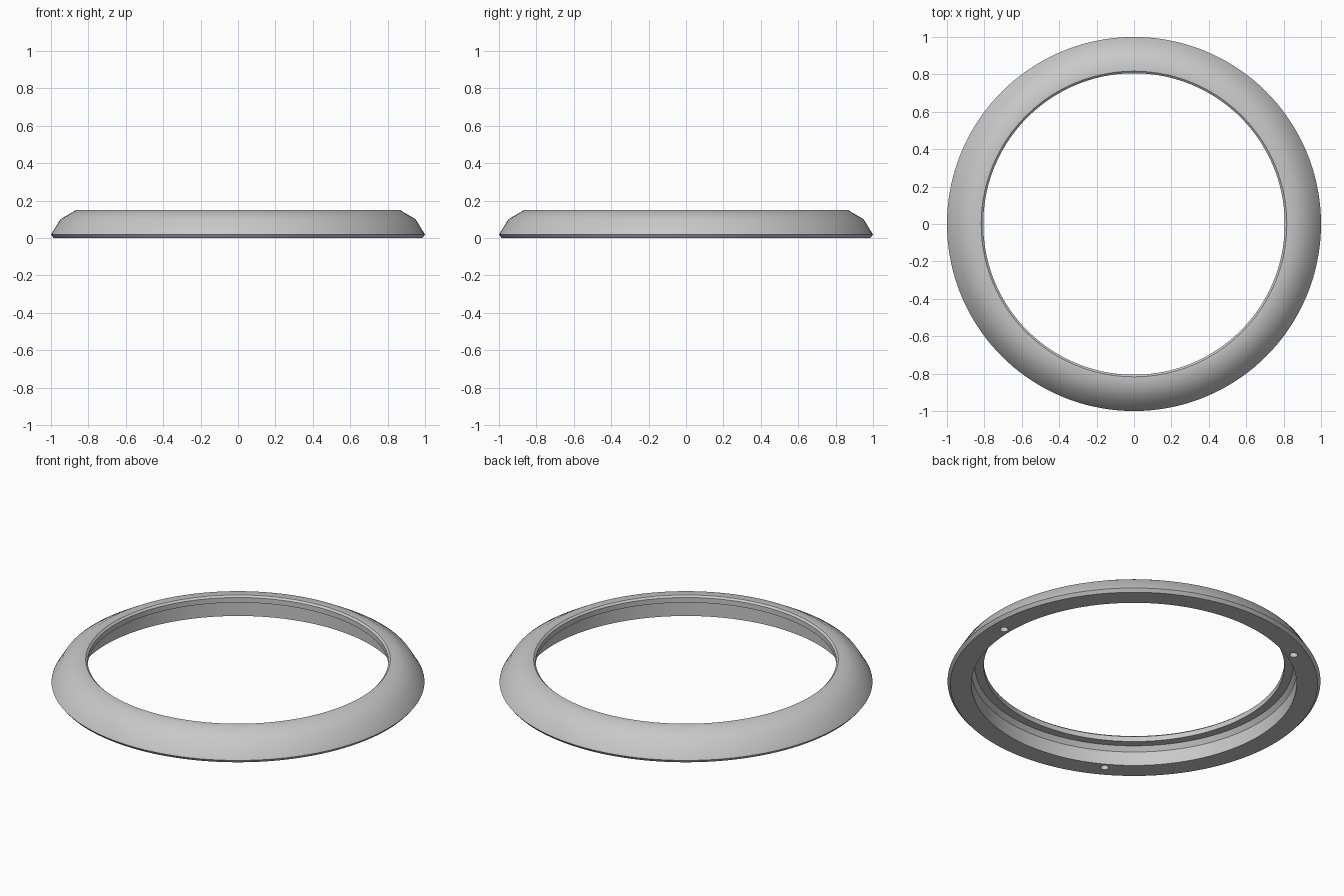
import bpy
import bmesh
from math import cos, sin, radians

default = bpy.data.objects.get("Cube")
if default:
    bpy.data.objects.remove(default, do_unlink=True)

# Material
grey = bpy.data.materials.new("light grey")
grey.use_nodes = True
colour = (0.58, 0.58, 0.58, 1)
grey.diffuse_color = colour
grey.node_tree.nodes["Principled BSDF"].inputs["Base Color"].default_value = colour

# Closed cross-section as (radius, height): outside, flat top, lip, inner recess
PROFILE = [
    (0.985, 0), (1, 0.018), (0.95, 0.1), (0.865, 0.15), (0.817, 0.15),
    (0.806, 0.14), (0.806, 0.11), (0.853, 0.11), (0.872, 0.083), (0.872, 0),
]


def lathe(name, profile, steps):
    """Spin a closed profile around z."""
    bm = bmesh.new()
    verts = [bm.verts.new((r, 0, z)) for r, z in profile]
    edges = [bm.edges.new((v, verts[i - 1])) for i, v in enumerate(verts)]
    bmesh.ops.spin(bm, geom=verts + edges, cent=(0, 0, 0), axis=(0, 0, 1),
                   angle=radians(360), steps=steps, use_merge=True)
    bmesh.ops.remove_doubles(bm, verts=bm.verts, dist=0.0001)
    bmesh.ops.recalc_face_normals(bm, faces=bm.faces)
    mesh = bpy.data.meshes.new(name)
    bm.to_mesh(mesh)
    bm.free()
    obj = bpy.data.objects.new(name, mesh)
    bpy.context.collection.objects.link(obj)
    return obj


# Trim ring
ring = lathe("trim_ring", PROFILE, 144)
ring.data.materials.append(grey)

# Three blind mounting holes in the underside
for turn in (0, 120, 240):
    a = radians(turn)
    bpy.ops.mesh.primitive_cylinder_add(
        vertices=24, radius=0.022, depth=0.14,
        location=(0.91 * cos(a), 0.91 * sin(a), 0))
    cutter = bpy.context.object
    cutter.name = "hole_cutter"
    cutter.hide_render = True
    cutter.data.materials.append(grey)
    cut = ring.modifiers.new("mounting_hole", "BOOLEAN")
    cut.operation = "DIFFERENCE"
    cut.solver = "EXACT"
    cut.object = cutter
    bpy.ops.object.select_all(action="DESELECT")
    ring.select_set(True)
    bpy.context.view_layer.objects.active = ring
    bpy.ops.object.modifier_apply(modifier=cut.name)
    bpy.data.objects.remove(cutter, do_unlink=True)

# Smooth outer dome, crisp lips and hole edges
bpy.ops.object.shade_smooth_by_angle(angle=radians(33))
